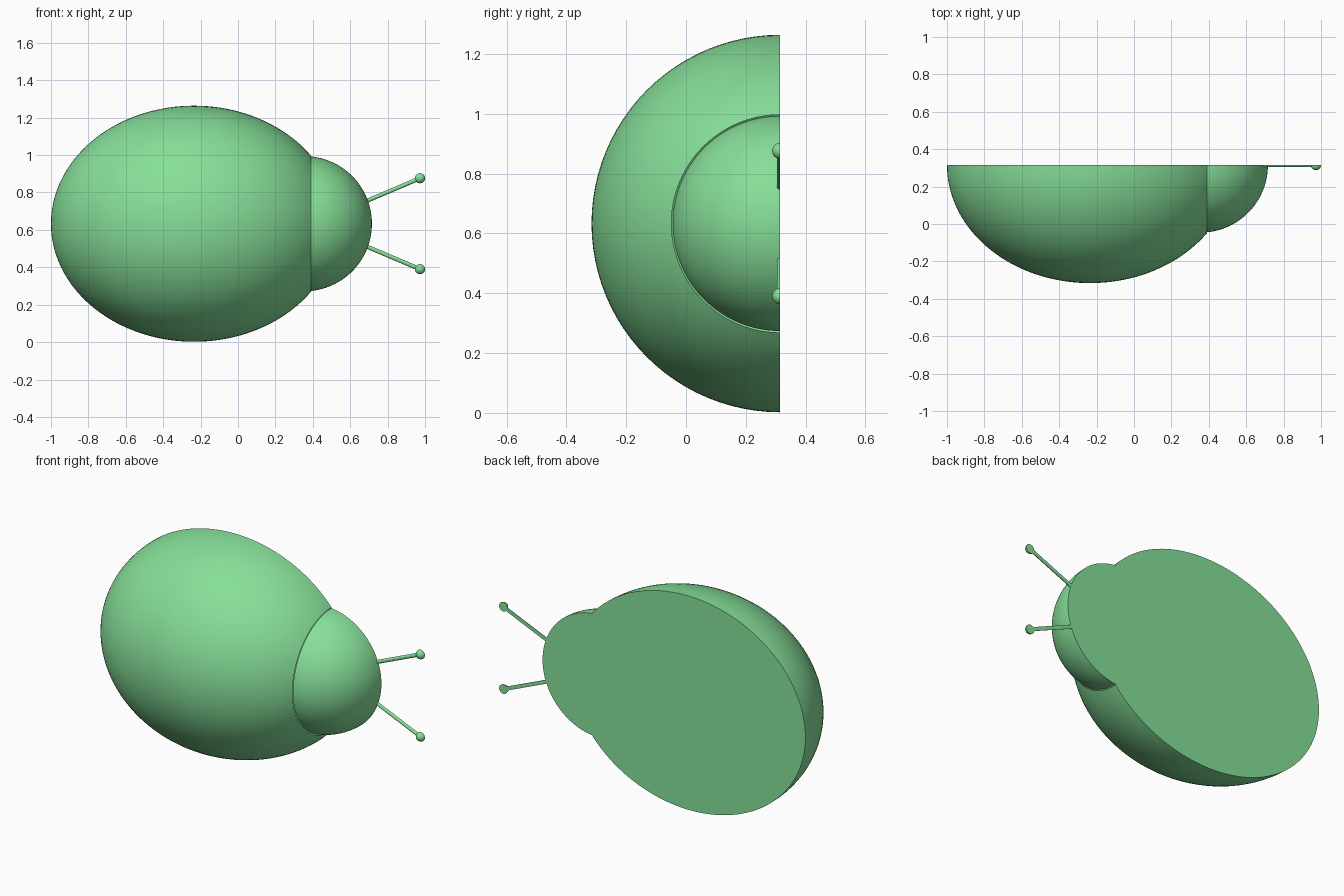
import bpy, bmesh
from math import sin, cos, pi, acos, atan2, hypot

if "Cube" in bpy.data.objects:
    bpy.data.objects.remove(bpy.data.objects["Cube"])

green = bpy.data.materials.new("soft green")
green.use_nodes = True
green.diffuse_color = (0.24, 0.74, 0.32, 1)
green.node_tree.nodes["Principled BSDF"].inputs["Base Color"].default_value = green.diffuse_color

BACK_Y, MID_Z = 0.315, 0.633


def arc(rx, rz, start, end, count):
    """Elliptical profile as (along the axis, radius) points."""
    angles = [start + (end - start) * i / count for i in range(count + 1)]
    return [(rx * cos(a), abs(rz * sin(a))) for a in angles]


def half_lathe(name, profile, x, z, tilt=0.0, steps=48):
    """Turn a profile half way round its long axis and close the flat back."""
    bm = bmesh.new()
    verts = [bm.verts.new((u, 0, r)) for u, r in profile]
    edges = [bm.edges.new(pair) for pair in zip(verts, verts[1:])]
    bmesh.ops.spin(bm, geom=verts + edges, cent=(0, 0, 0), axis=(1, 0, 0),
                   angle=pi, steps=steps, use_duplicate=False)
    bmesh.ops.remove_doubles(bm, verts=bm.verts[:], dist=1e-5)
    rim = [v for v in bm.verts if abs(v.co.y) < 1e-5]
    middle = sum(v.co.x for v in rim) / len(rim)
    rim.sort(key=lambda v: atan2(v.co.z, v.co.x - middle))
    bm.faces.new(rim)
    bmesh.ops.recalc_face_normals(bm, faces=bm.faces[:])
    mesh = bpy.data.meshes.new(name)
    bm.to_mesh(mesh)
    bm.free()
    mesh.materials.append(green)
    obj = bpy.data.objects.new(name, mesh)
    bpy.context.collection.objects.link(obj)
    obj.location = (x, BACK_Y, z)
    obj.rotation_euler.y = -tilt
    bpy.ops.object.select_all(action='DESELECT')
    obj.select_set(True)
    bpy.context.view_layer.objects.active = obj
    bpy.ops.object.shade_smooth_by_angle(angle=pi / 6)
    return obj


# Body and head meet at the neck plane
BODY_X, BODY_RX, BODY_R = -0.235, 0.765, 0.631
HEAD_X, HEAD_R, NECK_X = 0.355, 0.361, 0.39
half_lathe("body", arc(BODY_RX, BODY_R, pi, acos((NECK_X - BODY_X) / BODY_RX), 56),
           BODY_X, MID_Z)
half_lathe("head", arc(HEAD_R, HEAD_R, acos((NECK_X - HEAD_X) / HEAD_R), 0, 32),
           HEAD_X, MID_Z)

# Antennae: a thin rod with a ball at the tip
ROOT_X, ROOT_Z, TIP_X, TIP_Z = 0.66, 0.11, 0.973, 0.243
ROD_R, BALL_R = 0.011, 0.027
length = hypot(TIP_X - ROOT_X, TIP_Z - ROOT_Z)
slope = atan2(TIP_Z - ROOT_Z, TIP_X - ROOT_X)
for side, label in ((1, "upper"), (-1, "lower")):
    rod = [(0, 0), (0, ROD_R), (length, ROD_R), (length, 0)]
    half_lathe(label + "_antenna_rod", rod, ROOT_X, MID_Z + side * ROOT_Z, side * slope, 16)
    half_lathe(label + "_antenna_ball", arc(BALL_R, BALL_R, pi, 0, 16),
               TIP_X, MID_Z + side * TIP_Z, 0, 16)
